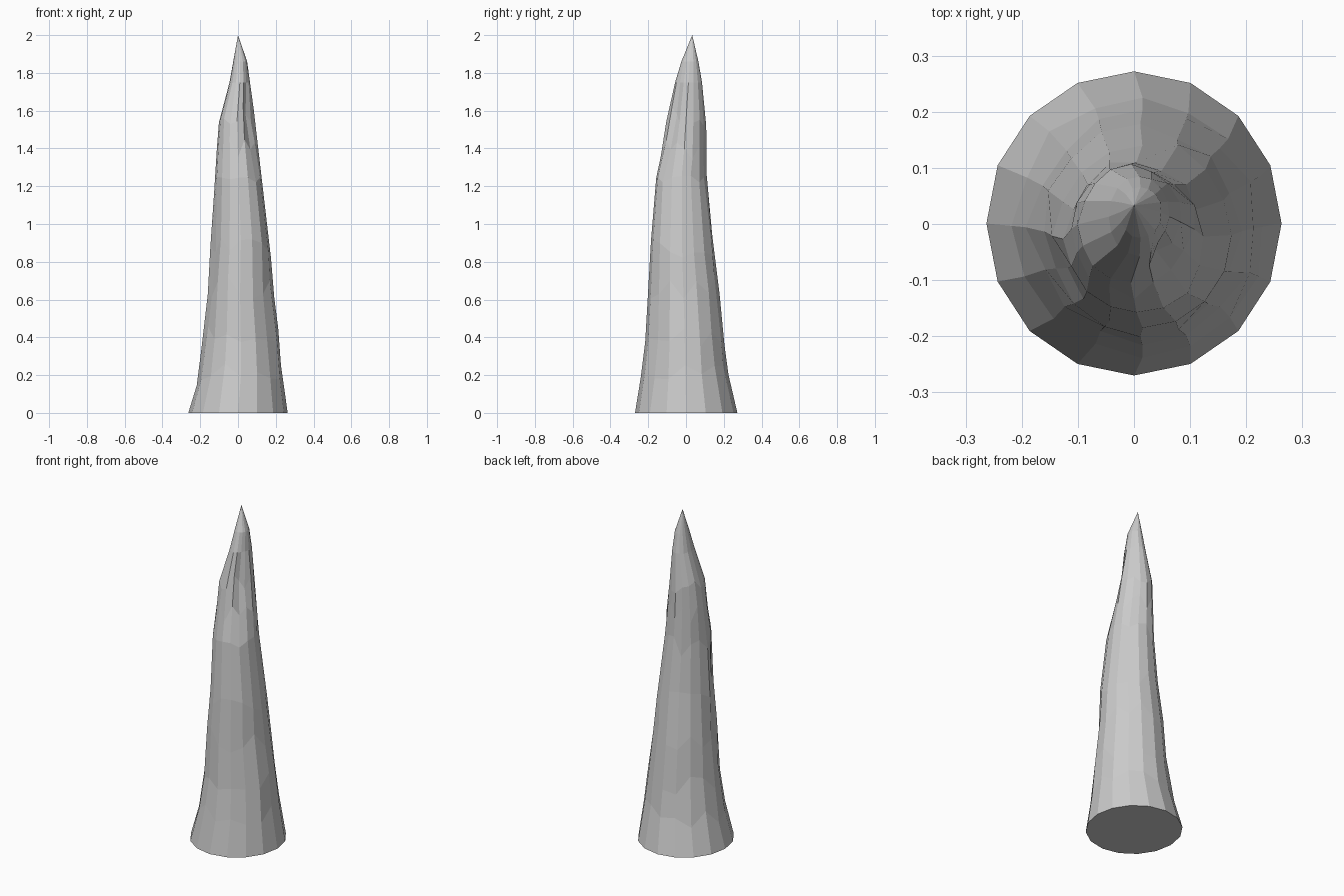
import bpy, bmesh, math, random

if "Cube" in bpy.data.objects:
    bpy.data.objects.remove(bpy.data.objects["Cube"])

random.seed(4)
SIDES = 16

# silhouette: height, left x, right x, front y, back y
PROFILE = [
    (0.00, -0.263, 0.263, -0.270, 0.272),
    (0.20, -0.212, 0.243, -0.240, 0.230),
    (0.40, -0.190, 0.220, -0.215, 0.203),
    (0.66, -0.166, 0.187, -0.204, 0.175),
    (0.88, -0.147, 0.180, -0.193, 0.150),
    (1.20, -0.124, 0.137, -0.171, 0.116),
    (1.40, -0.114, 0.110, -0.128, 0.110),
    (1.56, -0.102, 0.090, -0.106, 0.107),
    (1.75, -0.046, 0.066, -0.060, 0.086),
    (1.86, -0.027, 0.050, -0.026, 0.068),
    (2.00, -0.005, 0.008, 0.022, 0.040),
]

# grooves: angle in degrees, height, half-angle, half-height, depth fraction
GROOVES = [(-42, 1.58, 35, 0.24, 0.32), (12, 1.05, 25, 0.3, 0.15),
           (205, 0.75, 25, 0.35, 0.10), (60, 1.3, 25, 0.25, 0.10)]


def extents(z):
    for a, b in zip(PROFILE, PROFILE[1:]):
        if z <= b[0]:
            t = (z - a[0]) / (b[0] - a[0])
            return [p + (q - p) * t for p, q in zip(a[1:], b[1:])]
    return PROFILE[-1][1:]


def surface_point(angle, z, rough):
    left, right, front, back = extents(z)
    s = 1 - random.uniform(0, rough)
    for ga, gz, wa, wz, depth in GROOVES:
        da = abs((math.degrees(angle) - ga + 180) % 360 - 180) / wa
        dz = abs(z - gz) / wz
        if da < 1 and dz < 1:
            s -= depth * (1 - da) * (1 - dz * dz)
    cx, cy = (left + right) / 2, (front + back) / 2
    return (cx + s * (right - left) / 2 * math.cos(angle),
            cy + s * (back - front) / 2 * math.sin(angle), z)


# rough tapering stone spire made of faceted rings
bm = bmesh.new()
rings = []
for row in PROFILE[:-1]:
    z = row[0]
    ring = []
    for k in range(SIDES):
        a = 2 * math.pi * k / SIDES
        jitter = 0.06 if 0 < z < 1.7 else 0
        zz = z + random.uniform(-jitter, jitter)
        ring.append(bm.verts.new(surface_point(a, zz, 0.05 if z > 0 else 0)))
    rings.append(ring)
for lo, hi in zip(rings, rings[1:]):
    for k in range(SIDES):
        n = (k + 1) % SIDES
        bm.faces.new((lo[k], lo[n], hi[n], hi[k]))

# pointed tip and flat base
tip = bm.verts.new((0.0, 0.033, 2.0))
for k in range(SIDES):
    bm.faces.new((rings[-1][k], rings[-1][(k + 1) % SIDES], tip))
bm.faces.new(rings[0][::-1])
bmesh.ops.recalc_face_normals(bm, faces=bm.faces[:])

mesh = bpy.data.meshes.new("rock_spire")
bm.to_mesh(mesh)
bm.free()
spire = bpy.data.objects.new("rock_spire", mesh)
bpy.context.collection.objects.link(spire)
